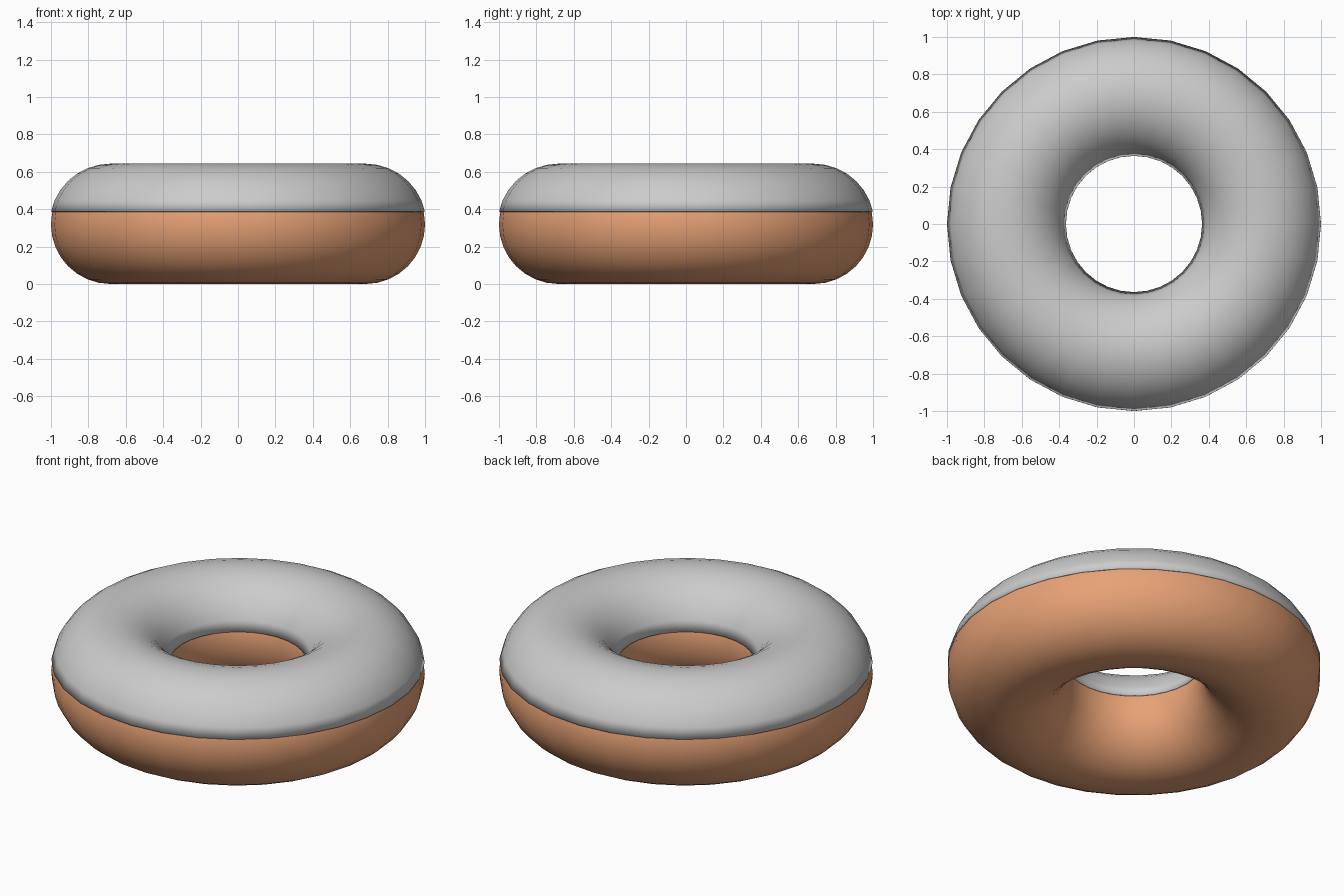
import bpy, bmesh, math

if "Cube" in bpy.data.objects:
    bpy.data.objects.remove(bpy.data.objects["Cube"])

MAJOR, MINOR, SIDES = 0.682, 0.318, 32


def arc(radius, start, end, steps):
    """Points (r, z) along the tube cross-section, angles in degrees."""
    pts = []
    for i in range(steps):
        a = math.radians(start + (end - start) * i / (steps - 1))
        pts.append((MAJOR + radius * math.cos(a), MINOR + radius * math.sin(a)))
    return pts


def lathe(name, profile):
    """Revolve a closed profile around z."""
    bm = bmesh.new()
    rings = []
    for s in range(SIDES):
        t = 2 * math.pi * s / SIDES
        rings.append([bm.verts.new((r * math.cos(t), r * math.sin(t), z)) for r, z in profile])
    n = len(profile)
    for s in range(SIDES):
        a, b = rings[s], rings[(s + 1) % SIDES]
        for i in range(n):
            j = (i + 1) % n
            bm.faces.new((a[i], b[i], b[j], a[j])).smooth = True
    bmesh.ops.recalc_face_normals(bm, faces=bm.faces[:])
    mesh = bpy.data.meshes.new(name)
    bm.to_mesh(mesh)
    bm.free()
    obj = bpy.data.objects.new(name, mesh)
    bpy.context.collection.objects.link(obj)
    return obj


# Dough ring
dough = lathe("dough", arc(MINOR, 0, 360, 33)[:-1])
mat = bpy.data.materials.new("dough_brown")
mat.diffuse_color = (0.80, 0.36, 0.18, 1)
mat.use_nodes = True
mat.node_tree.nodes["Principled BSDF"].inputs["Base Color"].default_value = mat.diffuse_color
dough.data.materials.append(mat)

# Icing: thin shell hugging the upper part of the dough
lathe("icing", arc(MINOR + 0.007, 12.3, 167.7, 15) + arc(MINOR - 0.004, 167.7, 12.3, 15))
